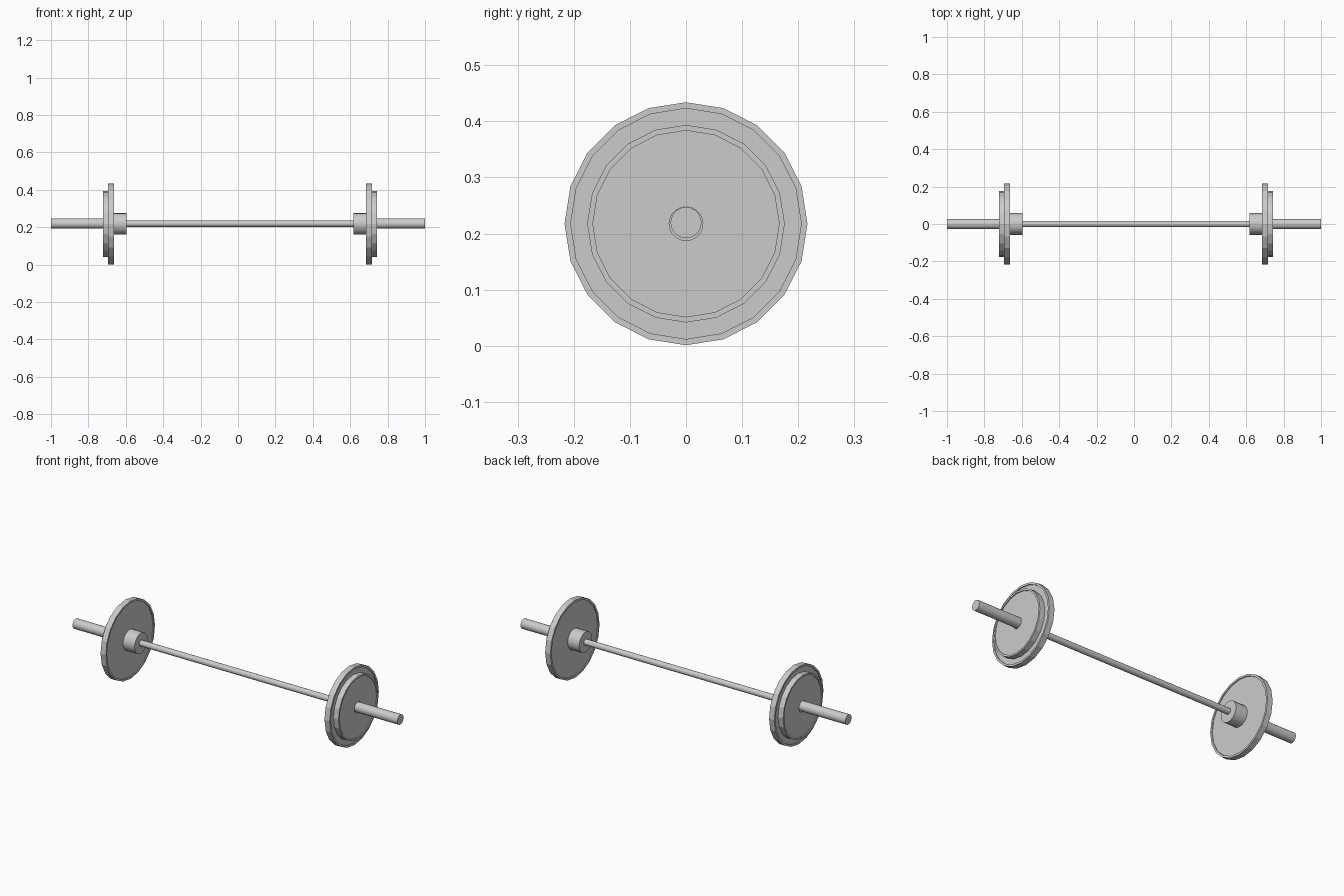
import bpy
import bmesh
from math import cos, sin, tau, radians

cube = bpy.data.objects.get("Cube")
if cube:
    bpy.data.objects.remove(cube, do_unlink=True)

SIDES = 20
AXIS_Z = 0.2175

steel = bpy.data.materials.new("light grey steel")
steel.use_nodes = True
GREY = (0.6, 0.6, 0.6, 1.0)
steel.diffuse_color = GREY
steel.node_tree.nodes["Principled BSDF"].inputs["Base Color"].default_value = GREY


def lathe(name, profile, closed=False, smooth=False, lift=0.0):
    """Turn (x, radius) points around the bar's axis; open profiles get end caps."""
    bm = bmesh.new()
    rings = []
    for x, r in profile:
        angles = [tau * i / SIDES for i in range(SIDES)]
        rings.append([bm.verts.new((x, r * sin(a), AXIS_Z + lift + r * cos(a))) for a in angles])
    pairs = list(zip(rings, rings[1:]))
    if closed:
        pairs.append((rings[-1], rings[0]))
    else:
        bm.faces.new(rings[0])
        bm.faces.new(rings[-1])
    for a, b in pairs:
        for i in range(SIDES):
            j = (i + 1) % SIDES
            bm.faces.new((a[i], a[j], b[j], b[i]))
    bmesh.ops.recalc_face_normals(bm, faces=bm.faces)
    mesh = bpy.data.meshes.new(name)
    bm.to_mesh(mesh)
    bm.free()
    mesh.materials.append(steel)
    obj = bpy.data.objects.new(name, mesh)
    bpy.context.collection.objects.link(obj)
    if smooth:
        bpy.ops.object.select_all(action="DESELECT")
        obj.select_set(True)
        bpy.context.view_layer.objects.active = obj
        bpy.ops.object.shade_smooth_by_angle(angle=radians(30))
    return obj


def rod(name, x0, x1, r, lift=0.0):
    lathe(name, [(x0, r), (x1, r)], smooth=True, lift=lift)


def plate(name, side, x0, x1, r, rim, hole=0.03, dip=0.005):
    """Weight disc with a raised rim and a bore."""
    inner = r - rim
    points = [(x0, r), (x1, r), (x1, inner), (x1 - dip, inner),
              (x1 - dip, hole), (x0 + dip, hole), (x0 + dip, inner), (x0, inner)]
    lathe(name, [(side * x, rad) for x, rad in points], closed=True)


# Thin grip between the collars
rod("grip_bar", -0.61, 0.63, 0.0165, lift=0.001)

# Collar, two weights and loading sleeve at each end; the right end sits further in
for label, side, shift in (("left", 1, 0.0), ("right", -1, 0.021)):
    rod(label + "_collar", side * (0.618 - shift), side * (0.691 - shift), 0.0575)
    plate(label + "_large_weight", side, 0.684 - shift, 0.716 - shift, 0.2165, 0.011)
    plate(label + "_small_weight", side, 0.706 - shift, 0.742 - shift, 0.176, 0.01)
    rod(label + "_sleeve", side * (0.65 - shift), side * 1.0, 0.0277, lift=0.002)
